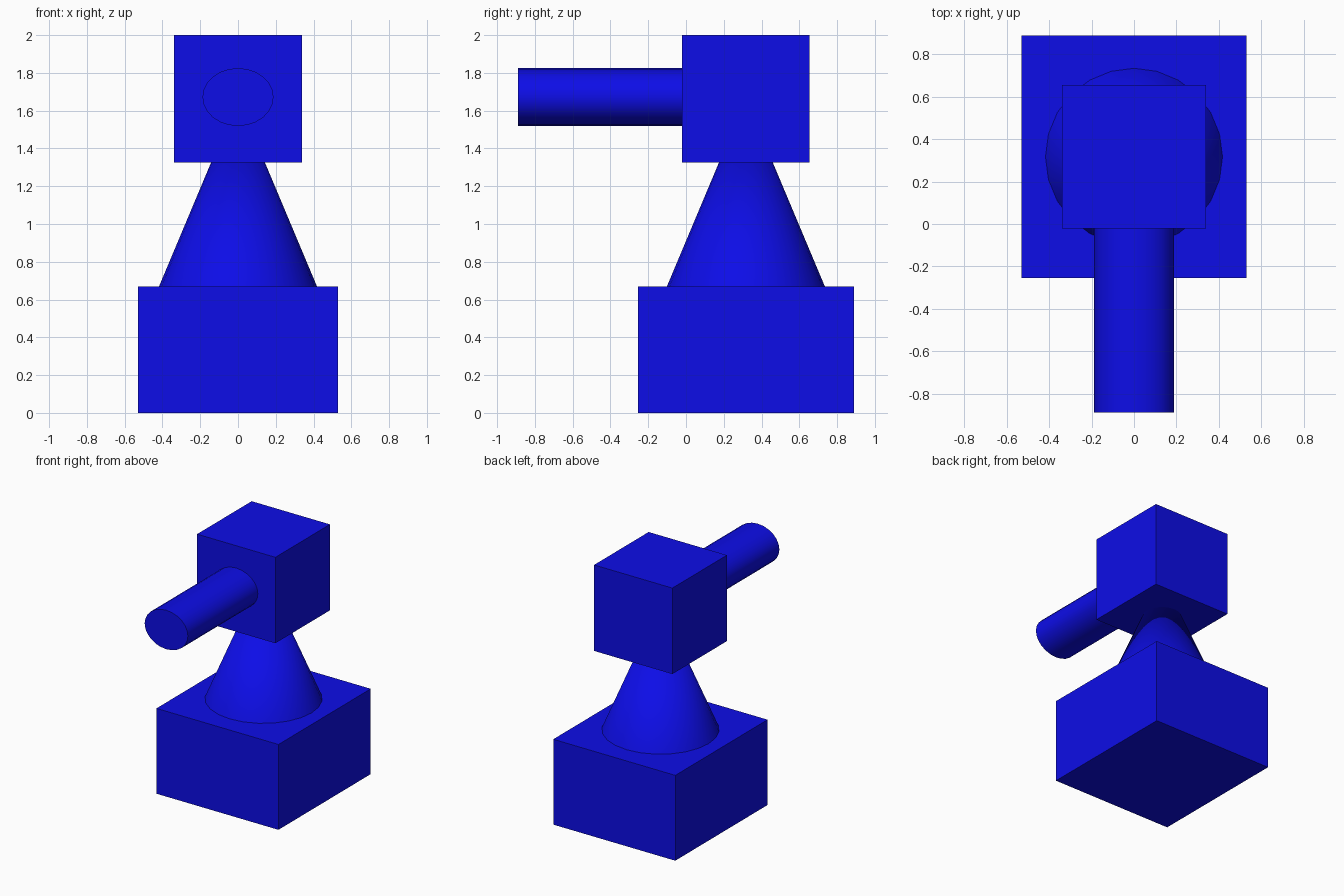
import bpy
import math

if "Cube" in bpy.data.objects:
    bpy.data.objects.remove(bpy.data.objects["Cube"], do_unlink=True)

# Single blue material
COLOR = (0.004, 0.004, 0.8, 1.0)
blue = bpy.data.materials.new("deep_blue")
blue.use_nodes = True
blue.diffuse_color = COLOR
blue.node_tree.nodes["Principled BSDF"].inputs["Base Color"].default_value = COLOR


def finish(name, scale=(1, 1, 1), smooth=False):
    """Name, scale and colour the active primitive."""
    obj = bpy.context.object
    obj.name = name
    obj.scale = scale
    obj.data.materials.append(blue)
    bpy.ops.object.transform_apply(location=False, rotation=True, scale=True)
    if smooth:
        bpy.ops.object.shade_smooth_by_angle(angle=math.radians(35))
    return obj


def box(name, low, high):
    """Box spanning two opposite corners."""
    center = [(a + b) / 2 for a, b in zip(low, high)]
    bpy.ops.mesh.primitive_cube_add(size=1, location=center)
    return finish(name, [b - a for a, b in zip(low, high)])


# Base block and head block
box("base", (-0.53, -0.255, 0), (0.53, 0.89, 0.67))
box("head", (-0.34, -0.022, 1.325), (0.34, 0.655, 2.0))

# Conical neck, its tip buried in the head
bpy.ops.mesh.primitive_cone_add(vertices=24, radius1=0.42, radius2=0, depth=1.0,
                                location=(0, 0.317, 1.165))
finish("neck", smooth=True)

# Oval barrel pointing forward, slightly sunk into the head
bpy.ops.mesh.primitive_cylinder_add(vertices=24, radius=1, depth=1,
                                    location=(0, -0.42, 1.672),
                                    rotation=(math.pi / 2, 0, 0))
finish("barrel", (0.188, 0.153, 0.94), smooth=True)
